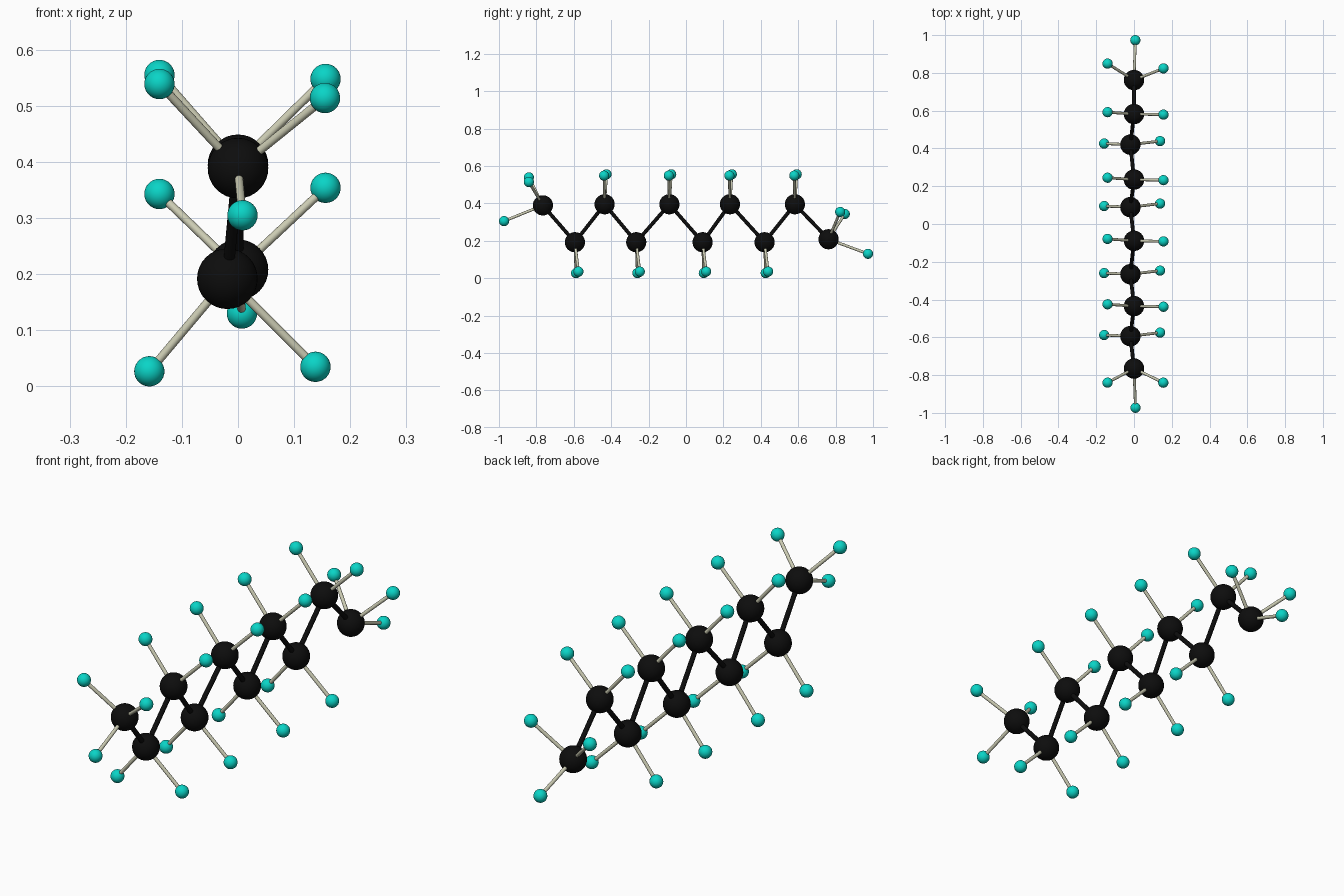
import bpy
from mathutils import Vector

if "Cube" in bpy.data.objects:
    bpy.data.objects.remove(bpy.data.objects["Cube"])


def material(name, rgb):
    m = bpy.data.materials.new(name)
    m.diffuse_color = (*rgb, 1.0)
    m.use_nodes = True
    m.node_tree.nodes["Principled BSDF"].inputs["Base Color"].default_value = m.diffuse_color
    return m


BLACK = material("black", (0.004, 0.004, 0.004))
TEAL = material("teal", (0.003, 0.66, 0.57))
BEIGE = material("beige", (0.60, 0.60, 0.45))


def finish(name, mat):
    ob = bpy.context.object
    ob.name = name
    ob.data.materials.append(mat)
    bpy.ops.object.shade_smooth_by_angle()
    return ob


def ball(name, pos, radius, mat):
    bpy.ops.mesh.primitive_uv_sphere_add(segments=32, ring_count=16, radius=radius, location=pos)
    return finish(name, mat)


def stick(name, a, b, radius, mat):
    a, b = Vector(a), Vector(b)
    d = b - a
    bpy.ops.mesh.primitive_cylinder_add(
        vertices=20, radius=radius, depth=d.length, location=(a + b) / 2,
        rotation=d.to_track_quat('Z', 'Y').to_euler())
    return finish(name, mat)


# Zigzag chain of large balls: upper and lower rows alternate
ys = [-0.765, -0.594, -0.435, -0.266, -0.089, 0.089, 0.235, 0.42, 0.582, 0.762]
chain = [(0.0, y, 0.395) if i % 2 == 0 else (-0.019, y, 0.192) for i, y in enumerate(ys)]
chain[0] = (0.0, ys[0], 0.389)
chain[-1] = (0.0, ys[-1], 0.208)

# Small ball positions: pairs along the chain, three at each end
small = {
    0: [(-0.14, -0.84, 0.539), (0.155, -0.84, 0.514), (0.008, -0.973, 0.305)],
    9: [(-0.14, 0.849, 0.343), (0.156, 0.824, 0.354), (0.007, 0.973, 0.13)],
}
for i in range(1, 9):
    y = ys[i]
    if i % 2:
        small[i] = [(-0.158, y + 0.006, 0.027), (0.138, y + 0.019, 0.035)]
    else:
        small[i] = [(-0.14, y + 0.010, 0.555), (0.156, y - 0.003, 0.548)]

for i, p in enumerate(chain):
    ball(f"large_ball_{i}", p, 0.054, BLACK)
    if i:
        stick(f"chain_stick_{i}", chain[i - 1], p, 0.010, BLACK)
    for j, q in enumerate(small[i]):
        ball(f"small_ball_{i}_{j}", q, 0.027, TEAL)
        stick(f"side_stick_{i}_{j}", p, q, 0.0075, BEIGE)
